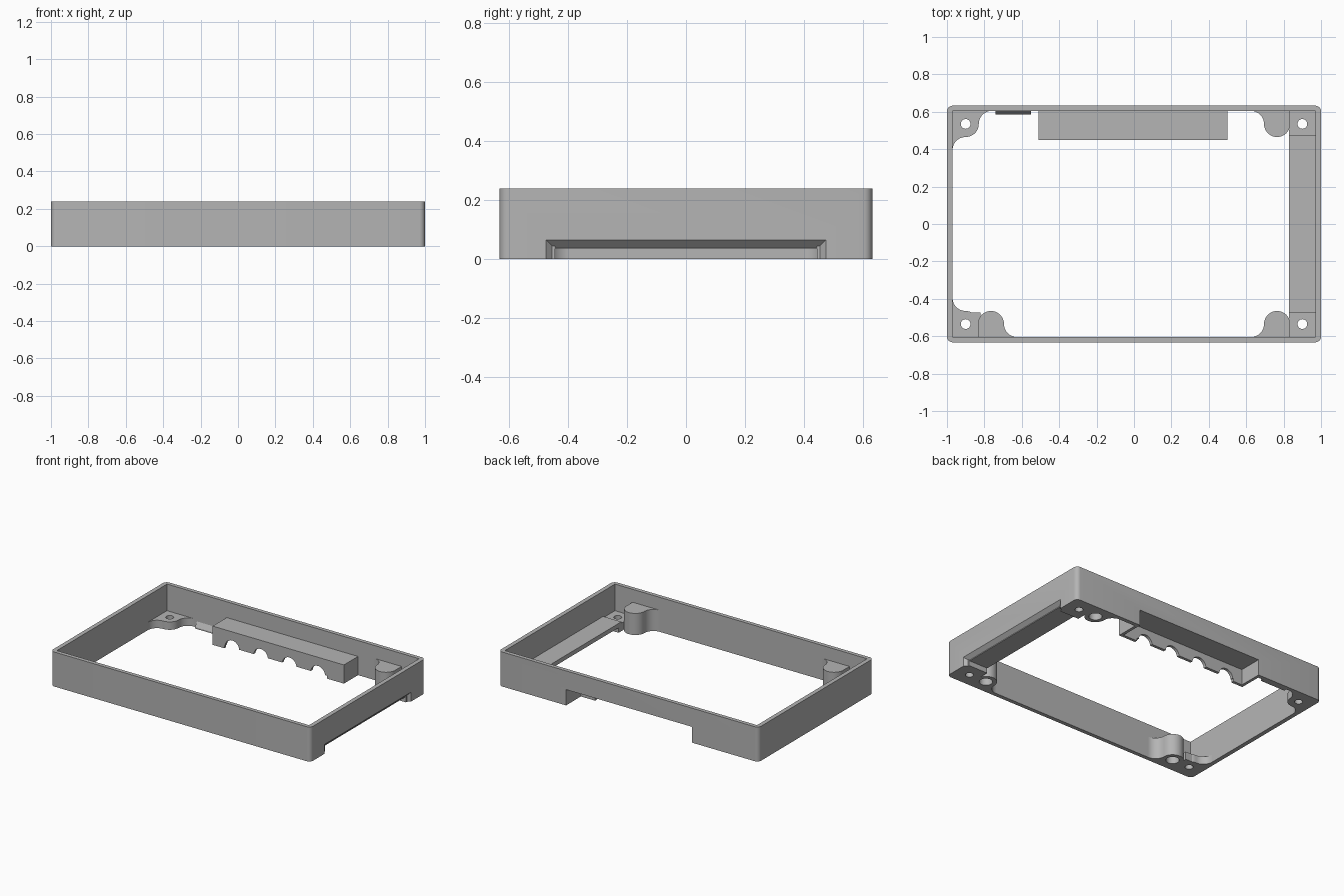
import bpy, bmesh
from math import cos, sin, radians, pi

if "Cube" in bpy.data.objects:
    bpy.data.objects.remove(bpy.data.objects["Cube"])

grey = bpy.data.materials.new("plain_grey")
grey.use_nodes = True
GREY = (0.46, 0.46, 0.46, 1)
grey.diffuse_color = GREY
grey.node_tree.nodes["Principled BSDF"].inputs["Base Color"].default_value = GREY

WX, WY = 0.97, 0.605      # inner wall faces
R = 0.07                  # pad radius
PLATE, BOSS = 0.055, 0.15


def loft(name, rings):
    """Closed solid through matching rings of 3D points."""
    bm = bmesh.new()
    loops = [[bm.verts.new(p) for p in ring] for ring in rings]
    bm.faces.new(loops[0])
    bm.faces.new(loops[-1])
    n = len(loops[0])
    for a, b in zip(loops, loops[1:]):
        for i in range(n):
            j = (i + 1) % n
            bm.faces.new((a[i], a[j], b[j], b[i]))
    bmesh.ops.recalc_face_normals(bm, faces=bm.faces)
    mesh = bpy.data.meshes.new(name)
    bm.to_mesh(mesh)
    bm.free()
    obj = bpy.data.objects.new(name, mesh)
    obj.data.materials.append(grey)
    bpy.context.collection.objects.link(obj)
    return obj


def prism(name, outline, z0, z1):
    return loft(name, [[(x, y, z) for x, y in outline] for z in (z0, z1)])


def box(name, x, y, z):
    return prism(name, [(x[0], y[0]), (x[1], y[0]), (x[1], y[1]), (x[0], y[1])], *z)


def arc(cx, cy, r, a0, a1, n=12):
    angles = [radians(a0 + (a1 - a0) * i / n) for i in range(n + 1)]
    return [(cx + r * cos(a), cy + r * sin(a)) for a in angles]


def cut(obj, cutter):
    cutter.hide_render = True
    mod = obj.modifiers.new("cut", "BOOLEAN")
    mod.operation = "DIFFERENCE"
    mod.solver = "EXACT"
    mod.object = cutter
    bpy.context.view_layer.objects.active = obj
    bpy.ops.object.modifier_apply(modifier=mod.name)
    bpy.data.objects.remove(cutter)


def place(points, sx, sy):
    return [(x * sx, y * sy) for x, y in points]


def drill(obj, x, y, r, z1):
    cut(obj, prism("drill", arc(x, y, r, 0, 345, 23), -0.1, z1))


# Outer frame with rounded vertical corners
cx, cy, r = 0.97, 0.6025, 0.03
outline = (arc(cx, cy, r, 0, 90, 6) + arc(-cx, cy, r, 90, 180, 6)
           + arc(-cx, -cy, r, 180, 270, 6) + arc(cx, -cy, r, 270, 360, 6))
frame = prism("frame", outline, 0, 0.24)
cut(frame, box("inside", (-WX, WX), (-WY, WY), (-0.1, 0.4)))

# Chamfered opening in the side wall, square opening in the back wall
cut(frame, loft("side_opening", [
    [(x, -y, -0.1), (x, y, -0.1), (x, y, z), (x, -y, z)]
    for x, y, z in ((1.02, 0.495, 0.085), (0.96, 0.435, 0.025))]))
cut(frame, box("back_opening", (-0.49, 0.48), (0.5, 0.7), (-0.1, 0.11)))

# Shelf above the side opening
box("side_shelf", (0.83, WX + 0.005), (-0.475, 0.475), (0.035, 0.065))

# Hollow cable housing at the back, with scalloped lower edge
housing = box("cable_housing", (-0.51, 0.5), (0.45, WY + 0.005), (0, 0.13))
cut(housing, box("cavity", (-0.49, 0.48), (0.47, 0.7), (-0.1, 0.11)))
cut(housing, box("raised_edge", (-0.42, 0.37), (0.4, 0.48), (-0.1, 0.02)))
for i in range(4):
    ring = arc(-0.36 + 0.22 * i, 0.015, 0.055, 0, 345, 23)
    cut(housing, loft("scallop", [[(x, y, z) for x, z in ring] for y in (0.4, 0.48)]))

# Small sloped catch beside the housing
loft("back_catch", [[(x, WY + 0.005, 0), (x, 0.585, 0), (x, 0.585, 0.01),
                     (x, WY + 0.005, 0.05)] for x in (-0.74, -0.55)])

# Low screw plates: flared on the -x side, rectangular beside the shelf
px, py = WX - R, WY - R
flared = ([(px - 2 * R, WY + 0.01)] + arc(px - 2 * R, py, R, 90, 0)
          + arc(px, py, R, 180, 270)[1:] + arc(px, py - 2 * R, R, 90, 0)[1:]
          + [(WX + 0.01, py - 2 * R), (WX + 0.01, WY + 0.01)])
square = [(0.83, 0.445), (WX + 0.01, 0.445), (WX + 0.01, WY + 0.01), (0.83, WY + 0.01)]
for sx, sy in ((-1, -1), (-1, 1), (1, -1), (1, 1)):
    side = ("left" if sx > 0 else "right") + ("_back" if sy > 0 else "_front")
    plate = prism("screw_plate_" + side, place(square if sx > 0 else flared, sx, sy), 0, PLATE)
    drill(plate, px * sx, py * sy, 0.026, 0.2)

# Tall bosses with a flare running into the wall and a blind hole below
bx = 0.765
boss_outline = ([(bx - 2 * R, WY + 0.01)] + arc(bx - 2 * R, py, R, 90, 0)
                + arc(bx, py, R, 180, 360, 24)[1:] + [(bx + R, WY + 0.01)])
for sx, sy in ((-1, -1), (1, -1), (1, 1)):
    side = ("left" if sx > 0 else "right") + ("_back" if sy > 0 else "_front")
    boss = prism("boss_" + side, place(boss_outline, sx, sy), 0, BOSS)
    drill(boss, bx * sx, py * sy, 0.042, 0.12)

# Bridge between the flared plate and its boss
box("plate_bridge", (-0.87, -0.82), (-WY - 0.005, -0.472), (0, PLATE))

# Smooth the curved sides, keep edges sharp
bpy.ops.object.select_all(action="DESELECT")
for obj in bpy.context.collection.objects:
    if obj.type == "MESH":
        obj.select_set(True)
        bpy.context.view_layer.objects.active = obj
bpy.ops.object.shade_smooth_by_angle(angle=pi / 6)
